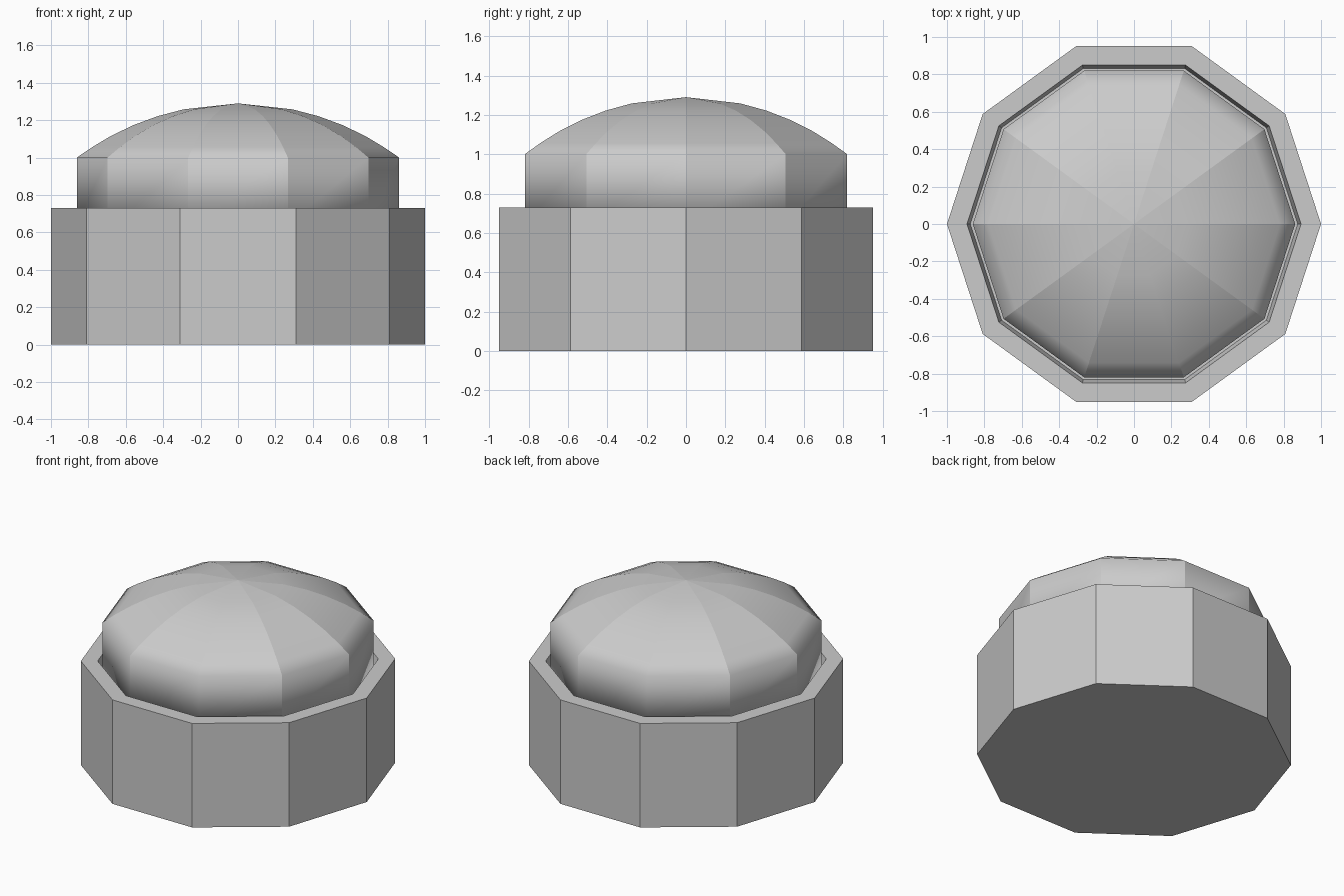
import bpy, bmesh, math

if "Cube" in bpy.data.objects:
    bpy.data.objects.remove(bpy.data.objects["Cube"])

SIDES = 10


def lathe(name, profile, smooth_rings=False):
    """Spin an (radius, z) profile into a ten-sided solid; radius 0 makes a point."""
    bm = bmesh.new()
    rings = []
    for r, z in profile:
        if r == 0:
            rings.append([bm.verts.new((0, 0, z))] * SIDES)
        else:
            rings.append([bm.verts.new((r * math.cos(2 * math.pi * i / SIDES),
                                        r * math.sin(2 * math.pi * i / SIDES), z))
                          for i in range(SIDES)])
    for a, b in zip(rings, rings[1:]):
        for i in range(SIDES):
            j = (i + 1) % SIDES
            corners = list(dict.fromkeys((a[i], a[j], b[j], b[i])))
            bm.faces.new(corners)
    # close open ends
    for ring in (rings[0], rings[-1]):
        if len(set(ring)) > 1:
            bm.faces.new(ring)
    bmesh.ops.recalc_face_normals(bm, faces=bm.faces)
    # smooth along the profile, crisp along the ribs
    if smooth_rings:
        for f in bm.faces:
            f.smooth = True
        for e in bm.edges:
            if abs(e.verts[0].co.z - e.verts[1].co.z) > 1e-4:
                e.smooth = False
    mesh = bpy.data.meshes.new(name)
    bm.to_mesh(mesh)
    bm.free()
    obj = bpy.data.objects.new(name, mesh)
    bpy.context.collection.objects.link(obj)
    return obj


# ten-sided base with a recess in the top
lathe("base_cup", [(1.0, 0), (1.0, 0.73), (0.893, 0.73), (0.875, 0.64)])

# domed cap: short wall, then a shallow arc up to the tip
R = 1.426
dome = [(0.862, 0.645), (0.862, 1.0)]
for r in (0.78, 0.68, 0.56, 0.43, 0.29):
    dome.append((r, 1.288 - R + math.sqrt(R * R - r * r)))
dome.append((0, 1.29))
lathe("domed_cap", dome, smooth_rings=True)
